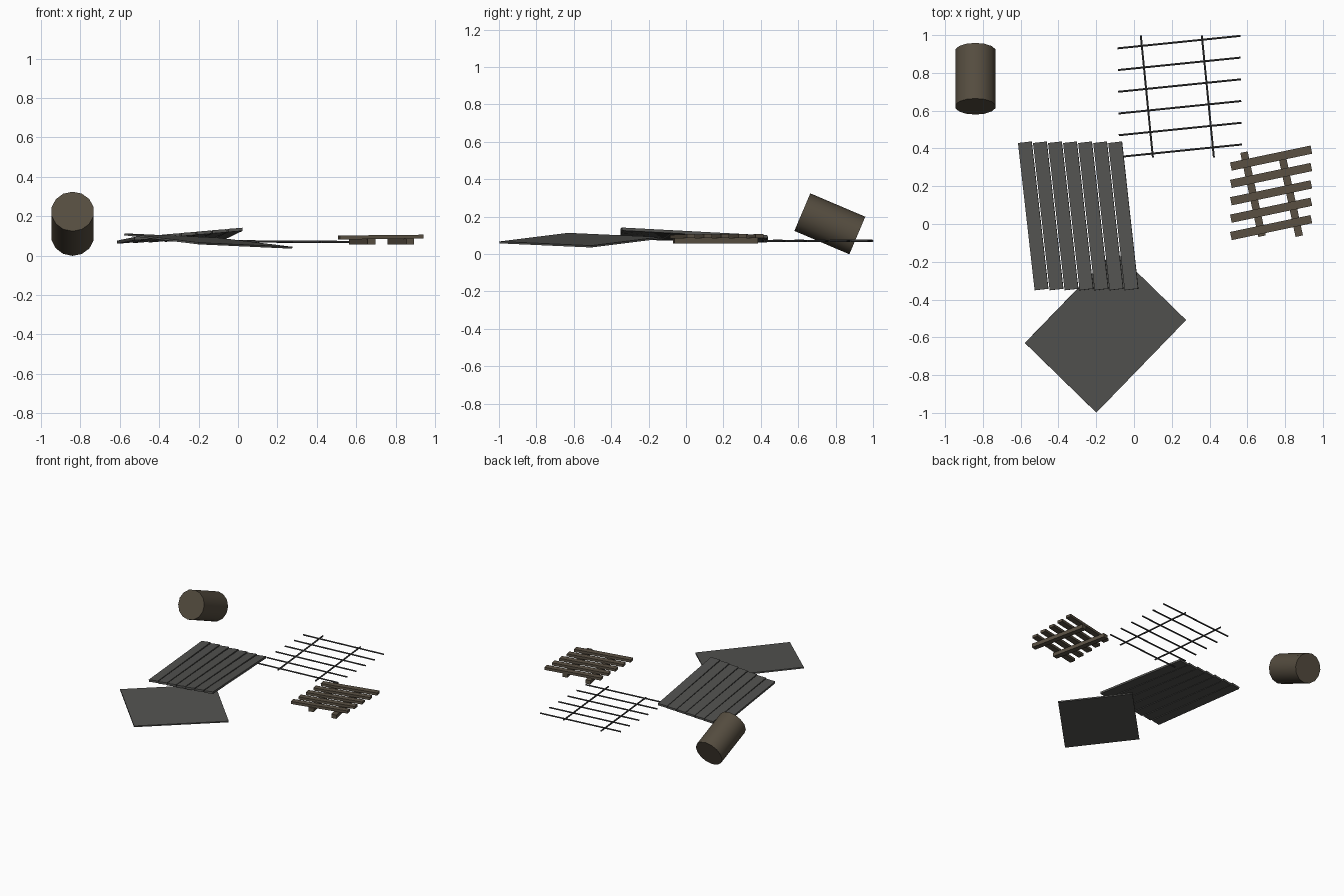
import bpy, bmesh
from math import radians, atan2
from mathutils import Matrix, Vector

if "Cube" in bpy.data.objects:
    bpy.data.objects.remove(bpy.data.objects["Cube"])


def material(name, rgb):
    m = bpy.data.materials.new(name)
    m.diffuse_color = (*rgb, 1)
    m.use_nodes = True
    m.node_tree.nodes["Principled BSDF"].inputs["Base Color"].default_value = m.diffuse_color
    return m


STEEL = material("dark_steel", (0.085, 0.085, 0.08))
ROD = material("rod_steel", (0.06, 0.06, 0.06))
WOOD = material("weathered_wood", (0.10, 0.08, 0.055))
RUST = material("rusty_drum", (0.09, 0.073, 0.05))


def finish(name, bm, mat):
    me = bpy.data.meshes.new(name)
    bm.to_mesh(me)
    bm.free()
    me.materials.append(mat)
    ob = bpy.data.objects.new(name, me)
    bpy.context.collection.objects.link(ob)
    return ob


def frame(center, x_dir, y_hint):
    """Placement matrix from a centre, a local x direction and a rough local y."""
    x = Vector(x_dir).normalized()
    z = x.cross(Vector(y_hint)).normalized()
    y = z.cross(x)
    m = Matrix((x, y, z)).transposed().to_4x4()
    m.translation = center
    return m


def box(name, center, size, x_dir, y_hint, mat):
    bm = bmesh.new()
    bmesh.ops.create_cube(bm, size=1, matrix=Matrix.Diagonal((*size, 1)))
    ob = finish(name, bm, mat)
    ob.matrix_world = frame(center, x_dir, y_hint)
    return ob


def rod(name, a, b, radius, sides, mat):
    a, b = Vector(a), Vector(b)
    bm = bmesh.new()
    bmesh.ops.create_cone(bm, cap_ends=True, segments=sides, radius1=radius,
                          radius2=radius, depth=(b - a).length)
    ob = finish(name, bm, mat)
    ob.matrix_world = Matrix.Translation((a + b) / 2) @ \
        (b - a).to_track_quat('Z', 'Y').to_matrix().to_4x4()
    return ob


# Tipped drum
drum = rod("drum", (-0.84, 0.622, 0.224), (-0.84, 0.916, 0.099), 0.109, 14, RUST)
for p in drum.data.polygons:
    p.use_smooth = len(p.vertices) == 4
drum.data.set_sharp_from_angle(angle=radians(40))

# Flat sheet
box("flat_sheet", (-0.151, -0.569, 0.074), (0.683, 0.53, 0.01),
    (0.475, 0.49, -0.022), (-0.376, 0.372, 0.046), STEEL)

# Sheet of staggered slats, tilting up toward the front right
for i in range(7):
    t = i - 3
    rise = 0.03 + 0.004 * t
    box(f"panel_slat_{i + 1}", (-0.295 + 0.0795 * t, 0.043, 0.095 + 0.005 * t),
        (0.073, 0.785, 0.016), (1, 0.115, 0.08), (-0.09, 0.785, -rise), STEEL)

# Rod mesh
for i in range(6):
    y = 0.388 + 0.115 * i
    x = 0.246 - 0.0016 * i
    rod(f"mesh_long_rod_{i + 1}", (x - 0.325, y - 0.033, 0.073),
        (x + 0.325, y + 0.033, 0.069), 0.006, 6, ROD)
for i, x in enumerate((0.068, 0.391)):
    rod(f"mesh_cross_rod_{i + 1}", (x + 0.032, 0.352, 0.069),
        (x - 0.032, 0.998, 0.071), 0.006, 6, ROD)

# Pallet boards and the two runners below
for i in range(5):
    box(f"pallet_board_{i + 1}", (0.726, -0.019 + 0.092 * i, 0.094),
        (0.435, 0.044, 0.02), (1, 0.21, 0.01), (0, 1, 0), WOOD)
for i, x in enumerate((0.63, 0.827)):
    box(f"pallet_runner_{i + 1}", (x, 0.158, 0.071),
        (0.04, 0.455, 0.03), (1, 0.215, 0), (-0.215, 1, 0), WOOD)
